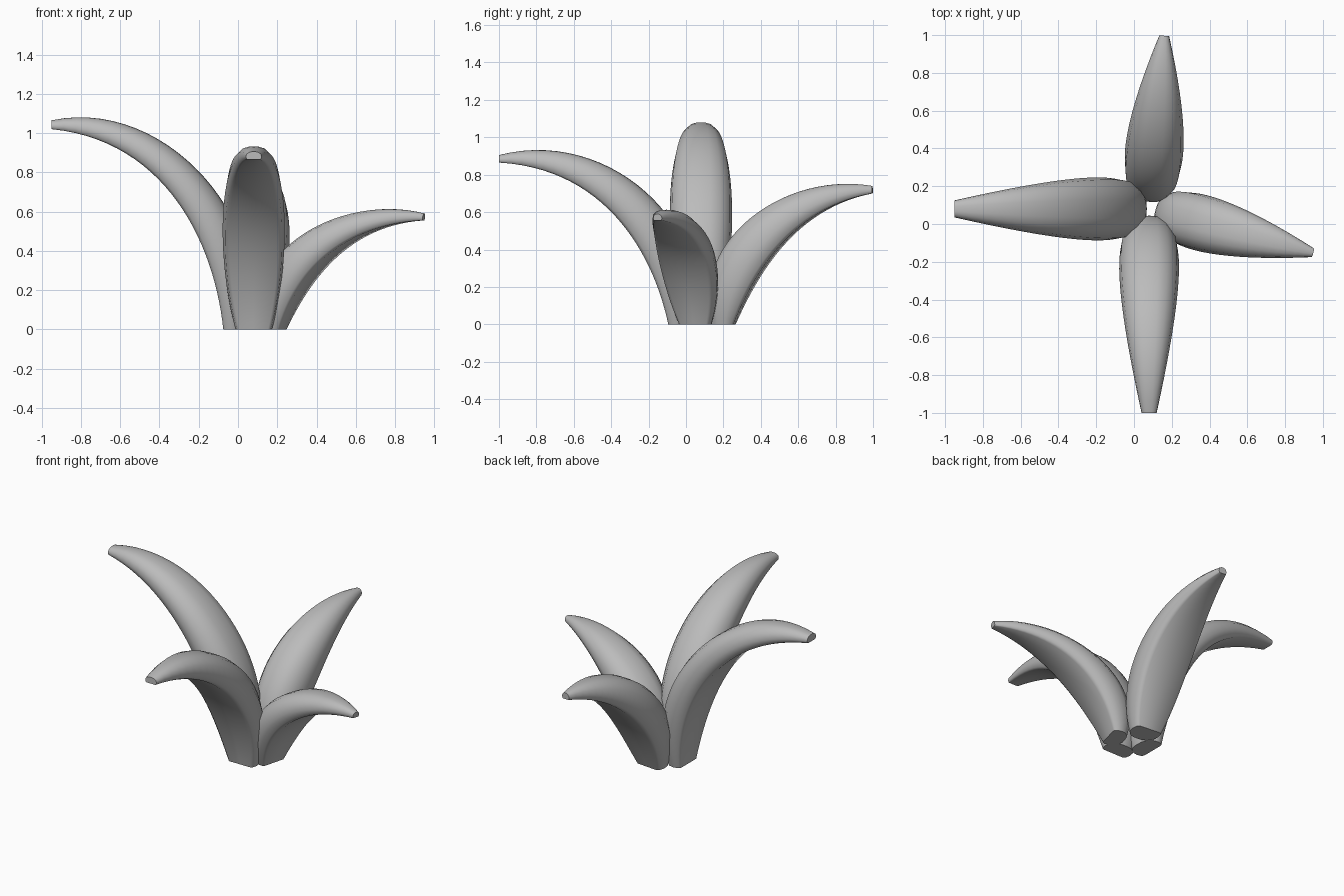
import bpy, bmesh, math
from mathutils import Vector

old = bpy.data.objects.get("Cube")
if old:
    bpy.data.objects.remove(old, do_unlink=True)

leaf_mat = bpy.data.materials.new("leaf grey")
leaf_mat.use_nodes = True
GREY = (0.5, 0.5, 0.5, 1)
leaf_mat.diffuse_color = GREY
leaf_mat.node_tree.nodes["Principled BSDF"].inputs["Base Color"].default_value = GREY

CENTRE = Vector((0.08, 0.08, 0))
STEPS = 28

# Half of the cross-section: (sideways share of half width, share of thickness)
HALF = [(0.78, 0), (0.92, 0.07), (1, 0.33), (0.93, 0.66), (0.62, 0.91), (0.3, 0.99)]
SECTION = [(0, 0)] + HALF + [(0, 1)] + [(-a, b) for a, b in reversed(HALF)]


def bezier(points, t):
    s = 1 - t
    a, b, c, d = points
    return a * s**3 + b * 3 * s * s * t + c * 3 * s * t * t + d * t**3


def leaf(name, angle, under, upper, width, tip):
    """Loft the section between an underside curve and an upper curve (radius, height)."""
    under = [Vector(p) for p in under]
    upper = [Vector(p) for p in upper]
    heading = math.radians(angle)
    out = Vector((math.cos(heading), math.sin(heading), 0))
    side = Vector((-out.y, out.x, 0))
    bm = bmesh.new()
    rings = []
    for i in range(STEPS + 1):
        t = i / STEPS
        low, high = bezier(under, t), bezier(upper, t)
        half = bezier((0.098 * width, 0.21 * width, 0.18 * width, tip), t)
        ring = []
        for a, b in SECTION:
            p = low.lerp(high, b)
            ring.append(bm.verts.new(CENTRE + out * p.x + side * a * half + Vector((0, 0, p.y))))
        rings.append(ring)
    n = len(SECTION)
    for r0, r1 in zip(rings, rings[1:]):
        for k in range(n):
            bm.faces.new((r0[k], r0[(k + 1) % n], r1[(k + 1) % n], r1[k]))
    bm.faces.new(rings[0])
    bm.faces.new(rings[-1])
    bmesh.ops.recalc_face_normals(bm, faces=bm.faces)
    mesh = bpy.data.meshes.new(name)
    bm.to_mesh(mesh)
    bm.free()
    mesh.materials.append(leaf_mat)
    obj = bpy.data.objects.new(name, mesh)
    bpy.context.collection.objects.link(obj)
    bpy.ops.object.select_all(action="DESELECT")
    obj.select_set(True)
    bpy.context.view_layer.objects.active = obj
    bpy.ops.object.shade_smooth_by_angle(angle=math.radians(50))


# Tallest leaf, reaching to the right
leaf("right_leaf", 180,
     [(0.155, 0), (0.2, 0.43), (0.44, 0.96), (1.03, 1.02)],
     [(0.04, 0), (-0.12, 0.515), (0.43, 1.19), (1.03, 1.065)], 1, 0.045)

# Second leaf, reaching forward
leaf("front_leaf", 270,
     [(0.175, 0), (0.245, 0.335), (0.48, 0.83), (1.08, 0.865)],
     [(0.06, 0), (-0.09, 0.52), (0.49, 1.06), (1.08, 0.905)], 0.95, 0.04)

# Third leaf, reaching backward
leaf("back_leaf", 85,
     [(0.18, 0), (0.29, 0.26), (0.49, 0.62), (0.92, 0.7)],
     [(0.05, 0), (-0.05, 0.46), (0.45, 0.82), (0.92, 0.74)], 0.93, 0.026)

# Lowest leaf, reaching to the left and slightly forward
leaf("left_leaf", -15,
     [(0.155, 0), (0.257, 0.245), (0.46, 0.53), (0.895, 0.555)],
     [(0.05, 0), (-0.067, 0.397), (0.47, 0.7), (0.9, 0.59)], 0.9, 0.024)
